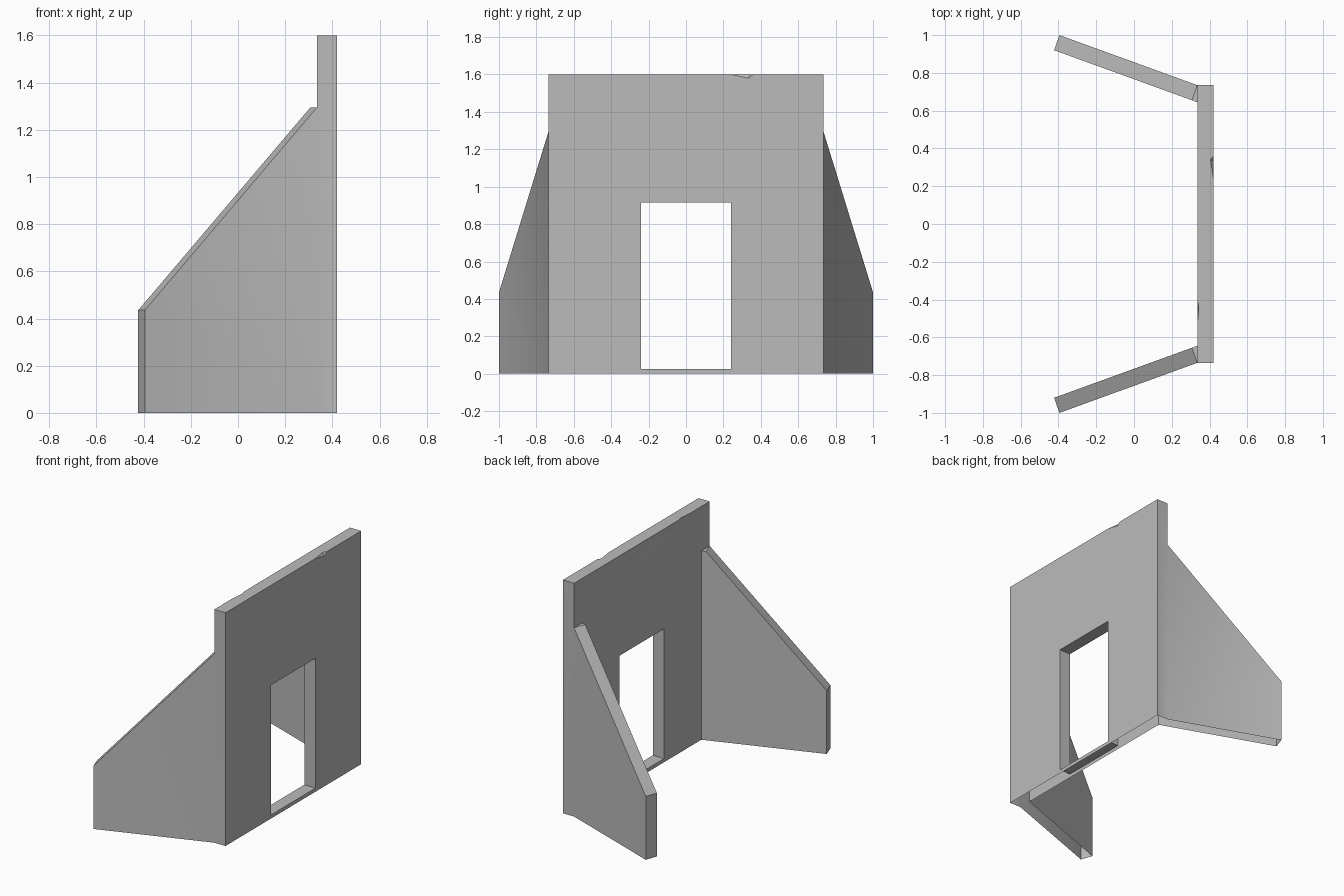
import bpy
import bmesh
import math

cube = bpy.data.objects.get("Cube")
if cube:
    bpy.data.objects.remove(cube, do_unlink=True)

# Main dimensions
BACK, FACE = 0.42, 0.335        # outer and inner planes of the wall
HALF, DOOR, ROOT = 0.735, 0.24, 0.645
TOP, HEAD, SILL, SHOULDER, TIP = 1.6, 0.915, 0.025, 1.295, 0.435

concrete = bpy.data.materials.new("concrete grey")
concrete.use_nodes = True
GREY = (0.5, 0.5, 0.5, 1)
concrete.diffuse_color = GREY
concrete.node_tree.nodes["Principled BSDF"].inputs["Base Color"].default_value = GREY

bm = bmesh.new()


def face(*points):
    bm.faces.new([bm.verts.new(p) for p in points])


def panel(x, yz):
    """Face lying in a plane of constant x."""
    face(*[(x, y, z) for y, z in yz])


# Chipped spots on the top edges: two rim points, one on top, one on the wall
back_chip = [(BACK, 0.24, TOP), (0.405, 0.34, TOP), (BACK, 0.36, TOP), (BACK, 0.335, 1.58)]
face_chip = [(FACE, -0.40, TOP), (0.343, -0.44, TOP), (FACE, -0.54, TOP), (FACE, -0.45, 1.54)]
for a, c, b, d in (back_chip, face_chip):
    face(a, c, d)
    face(c, b, d)

# Top of the headwall
face((BACK, -HALF, TOP), *back_chip[:3], (BACK, HALF, TOP),
     (FACE, HALF, TOP), *face_chip[:3], (FACE, -HALF, TOP))

# Outer side above the doorway
face((BACK, -HALF, HEAD), (BACK, -DOOR, HEAD), (BACK, DOOR, HEAD), (BACK, HALF, HEAD),
     (BACK, HALF, TOP), back_chip[2], back_chip[3], back_chip[0], (BACK, -HALF, TOP))

# Inner side above the doorway and above the wings
panel(FACE, [(-ROOT, HEAD), (-DOOR, HEAD), (DOOR, HEAD), (ROOT, HEAD),
             (ROOT, SHOULDER), (-ROOT, SHOULDER)])
face((FACE, -HALF, SHOULDER), (FACE, -ROOT, SHOULDER), (FACE, ROOT, SHOULDER),
     (FACE, HALF, SHOULDER), (FACE, HALF, TOP), face_chip[0], face_chip[3],
     face_chip[2], (FACE, -HALF, TOP))

# Doorway head, sill and the strips below the sill
for z in (HEAD, SILL):
    face((BACK, -DOOR, z), (BACK, DOOR, z), (FACE, DOOR, z), (FACE, -DOOR, z))
for x in (BACK, FACE):
    panel(x, [(-DOOR, 0), (DOOR, 0), (DOOR, SILL), (-DOOR, SILL)])

for s in (-1, 1):
    # Wall beside the doorway, and the door jamb
    for x, edge in ((BACK, HALF), (FACE, ROOT)):
        panel(x, [(s * DOOR, 0), (s * edge, 0), (s * edge, HEAD),
                  (s * DOOR, HEAD), (s * DOOR, SILL)])
    face((BACK, s * DOOR, SILL), (BACK, s * DOOR, HEAD),
         (FACE, s * DOOR, HEAD), (FACE, s * DOOR, SILL))

    # End of the headwall
    face((BACK, s * HALF, 0), (BACK, s * HALF, HEAD), (BACK, s * HALF, TOP),
         (FACE, s * HALF, TOP), (FACE, s * HALF, SHOULDER), (FACE, s * HALF, 0))

    # Splayed wing: outside, inside, sloping top and tip
    out_root, out_tip = (FACE, s * HALF), (-0.395, s * 1.0)
    in_root, in_tip = (0.307, s * 0.655), (-0.423, s * 0.92)
    for root, tip in ((out_root, out_tip), (in_root, in_tip)):
        face((*root, 0), (*tip, 0), (*tip, TIP), (*root, SHOULDER))
    face((*out_root, SHOULDER), (*out_tip, TIP), (*in_tip, TIP), (*in_root, SHOULDER))
    face((*out_tip, 0), (*in_tip, 0), (*in_tip, TIP), (*out_tip, TIP))

    # Corner between wing and wall
    corner = (FACE, s * ROOT)
    face((*corner, 0), (*corner, HEAD), (*corner, SHOULDER),
         (*in_root, SHOULDER), (*in_root, 0))
    face((*corner, SHOULDER), (*out_root, SHOULDER), (*in_root, SHOULDER))

# Weld into one shell, open underneath
bmesh.ops.remove_doubles(bm, verts=bm.verts, dist=0.0005)
bmesh.ops.recalc_face_normals(bm, faces=bm.faces)
mesh = bpy.data.meshes.new("headwall_with_wings")
bm.to_mesh(mesh)
bm.free()
mesh.materials.append(concrete)
wall = bpy.data.objects.new("headwall_with_wings", mesh)
bpy.context.collection.objects.link(wall)

bpy.ops.object.select_all(action="DESELECT")
wall.select_set(True)
bpy.context.view_layer.objects.active = wall
bpy.ops.object.shade_smooth_by_angle(angle=math.radians(30))
